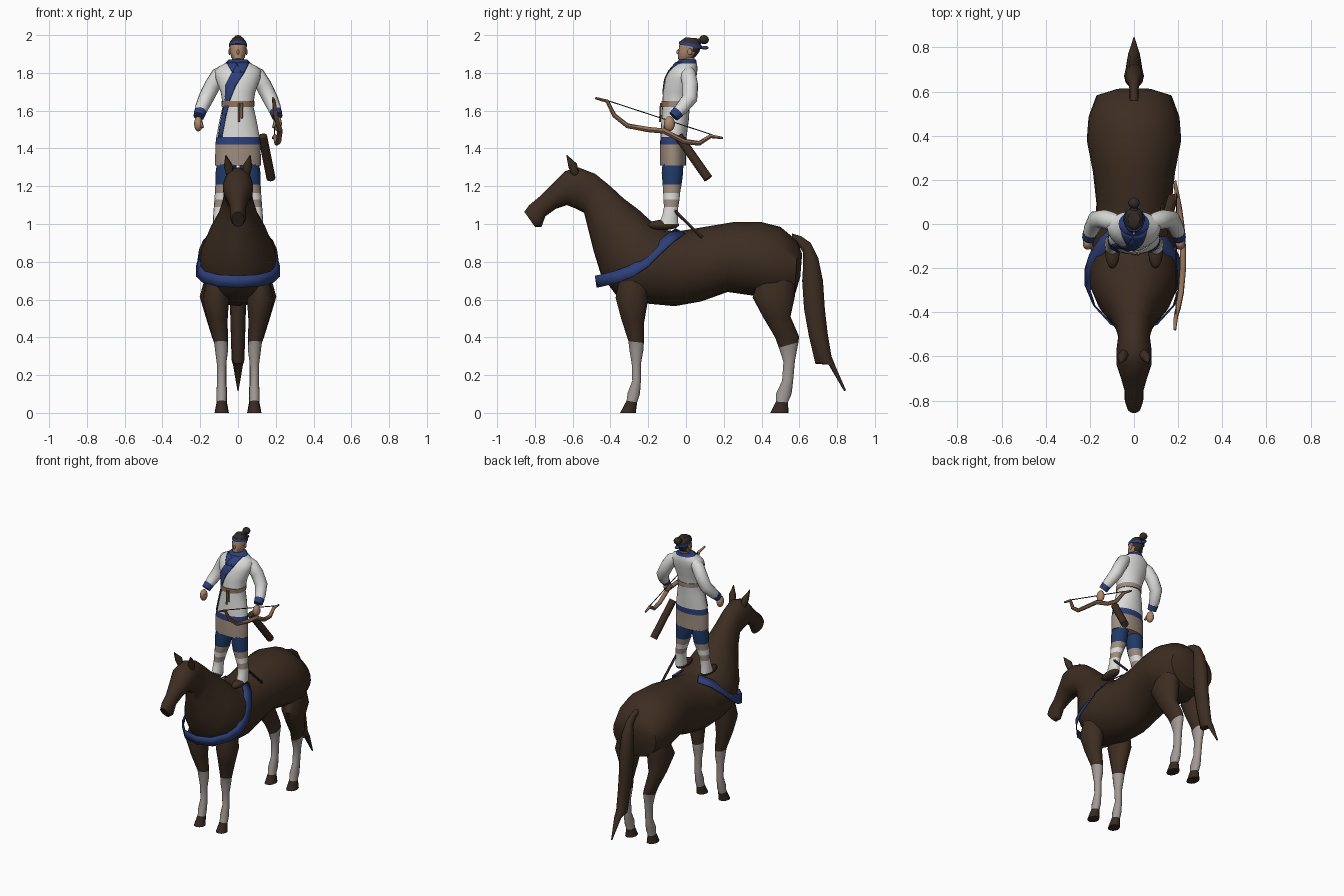
import bpy, bmesh, math
from math import sin, cos, pi
from mathutils import Vector, Quaternion
from mathutils.bvhtree import BVHTree

if "Cube" in bpy.data.objects:
    bpy.data.objects.remove(bpy.data.objects["Cube"], do_unlink=True)

COLORS = {
    "dark_brown": (.046, .026, .015), "sock_grey": (.36, .32, .30),
    "cloth_white": (.70, .70, .69), "blue": (.026, .05, .19),
    "trouser_blue": (.014, .042, .14), "tan": (.34, .26, .21),
    "skin": (.42, .24, .15), "hair": (.034, .024, .02),
    "bow_wood": (.3, .17, .095), "hoof": (.038, .023, .015),
}
MATS = {}
for mat_name, rgb in COLORS.items():
    mat = bpy.data.materials.new(mat_name)
    mat.use_nodes = True
    mat.diffuse_color = (*rgb, 1)
    shader = next(n for n in mat.node_tree.nodes if n.type == 'BSDF_PRINCIPLED')
    shader.inputs["Base Color"].default_value = (*rgb, 1)
    shader.inputs["Roughness"].default_value = .8
    MATS[mat_name] = mat
parts = []


def finish(name, bm, paint):
    """Turn a bmesh into an object; paint is a colour or a rule on face centres."""
    bmesh.ops.recalc_face_normals(bm, faces=bm.faces)
    mesh = bpy.data.meshes.new(name)
    rule = paint if callable(paint) else (lambda c: paint)
    used = []
    for face in bm.faces:
        color = rule(face.calc_center_median())
        if color not in used:
            used.append(color)
            mesh.materials.append(MATS[color])
        face.material_index = used.index(color)
    bm.to_mesh(mesh)
    bm.free()
    obj = bpy.data.objects.new(name, mesh)
    bpy.context.collection.objects.link(obj)
    parts.append(obj)
    return obj


def skin_rings(name, rings, paint):
    bm = bmesh.new()
    rows = [[bm.verts.new(p) for p in ring] for ring in rings]
    n = len(rows[0])
    for a, b in zip(rows, rows[1:]):
        for i in range(n):
            j = (i + 1) % n
            bm.faces.new((a[i], a[j], b[j], b[i]))
    bm.faces.new(rows[0])
    bm.faces.new(rows[-1])
    return finish(name, bm, paint)


def loft(name, stations, paint, side=1, n=20):
    """Elliptical rings: optional centre x, two side-view points and a half width."""
    rings = []
    for *offset, y1, z1, y2, z2, w in stations:
        mid = Vector((side * sum(offset), (y1 + y2) / 2, (z1 + z2) / 2))
        half = Vector((0, (y1 - y2) / 2, (z1 - z2) / 2))
        rings.append([mid + half * sin(2 * pi * i / n) + Vector((w * cos(2 * pi * i / n), 0, 0)) for i in range(n)])
    return skin_rings(name, rings, paint)


def level(rows):
    """Level rings from height, front, back and half width."""
    return [(f, z, b, z, w) for z, f, b, w in rows]


def tube(name, points, paint, n=10):
    """Round tube through points given as x, y, z, radius."""
    centers = [Vector(p[:3]) for p in points]
    turn, old, rings = Quaternion(), Vector((0, 0, 1)), []
    for k, c in enumerate(centers):
        d = (centers[min(k + 1, len(centers) - 1)] - centers[max(k - 1, 0)]).normalized()
        turn = old.rotation_difference(d) @ turn
        old, r = d, points[k][3]
        rings.append([c + turn @ Vector((r * cos(2 * pi * i / n), r * sin(2 * pi * i / n), 0)) for i in range(n)])
    return skin_rings(name, rings, paint)


def ball(name, center, size, paint):
    bm = bmesh.new()
    bmesh.ops.create_uvsphere(bm, u_segments=14, v_segments=9, radius=1)
    bmesh.ops.scale(bm, vec=size, verts=bm.verts)
    bmesh.ops.translate(bm, vec=center, verts=bm.verts)
    return finish(name, bm, paint)


def ribbon(name, rows, paint, thickness):
    bm = bmesh.new()
    grid = [[bm.verts.new(p) for p in row] for row in rows]
    for a, b in zip(grid, grid[1:]):
        for i in range(len(a) - 1):
            bm.faces.new((a[i], a[i + 1], b[i + 1], b[i]))
    obj = finish(name, bm, paint)
    solid = obj.modifiers.new("thickness", 'SOLIDIFY')
    solid.thickness, solid.offset = thickness, 0


# Horse: body, neck and head in one loft, rump to muzzle
loft("horse_body", [
    (.615, .84, .605, .72, .08), (.59, .91, .575, .62, .17), (.50, .985, .47, .58, .206),
    (.40, 1.01, .36, .62, .214), (.25, 1.01, .22, .64, .186), (.10, .985, .08, .59, .17),
    (-.05, .96, -.06, .565, .185), (-.12, .97, -.22, .58, .20), (-.19, 1.02, -.36, .61, .2),
    (-.25, 1.075, -.45, .73, .165), (-.33, 1.135, -.49, .86, .115), (-.40, 1.2, -.52, .98, .085),
    (-.48, 1.265, -.54, 1.06, .072), (-.57, 1.3, -.58, 1.08, .08), (-.64, 1.28, -.63, 1.1, .08),
    (-.70, 1.22, -.69, 1.08, .06), (-.77, 1.15, -.745, 1.04, .042), (-.83, 1.1, -.765, .985, .042),
    (-.856, 1.065, -.8, .985, .032)], "dark_brown", n=24)
loft("tail", [
    (.56, .95, .56, .90, .02), (.61, .935, .60, .88, .02), (.66, .90, .62, .85, .025),
    (.70, .82, .62, .78, .04), (.725, .70, .615, .70, .045), (.735, .55, .625, .55, .042),
    (.75, .42, .65, .41, .038), (.77, .30, .685, .26, .034), (.79, .25, .755, .255, .026),
    (.847, .12, .837, .115, .003)], "dark_brown", n=12)


def leg_paint(c):
    return "hoof" if c.z < .05 else "sock_grey" if c.z < .37 else "dark_brown"


FRONT_LEG = [
    (.11, -.35, .74, -.2, .72, .055), (.118, -.375, .61, -.2, .59, .07),
    (.108, -.345, .5, -.22, .48, .053), (.09, -.306, .38, -.222, .37, .037),
    (.087, -.3, .33, -.225, .33, .034), (.087, -.288, .26, -.238, .26, .025),
    (.087, -.285, .17, -.238, .17, .023), (.087, -.31, .105, -.243, .1, .028),
    (.087, -.315, .065, -.258, .055, .026), (.087, -.35, 0, -.265, 0, .037)]
REAR_LEG = [
    (.1, .4, .76, .57, .78, .06), (.128, .35, .61, .58, .62, .075), (.115, .41, .5, .555, .51, .055),
    (.1, .47, .4, .60, .405, .038), (.09, .49, .345, .597, .375, .033), (.087, .515, .27, .578, .28, .025),
    (.085, .508, .17, .568, .17, .023), (.085, .475, .1, .56, .1, .028), (.085, .475, .06, .54, .055, .026),
    (.085, .445, 0, .545, 0, .037)]
SIDES = (("left", 1), ("right", -1))
for side, s in SIDES:
    loft(side + "_front_leg", FRONT_LEG, leg_paint, s, 14)
    loft(side + "_rear_leg", REAR_LEG, leg_paint, s, 14)
    tube(side + "_horse_ear", [(s * .042, -.585, 1.26, .02), (s * .052, -.60, 1.31, .024),
                               (s * .065, -.632, 1.365, .002)], "dark_brown", 8)

# Breast strap, close to the shoulders and hanging round the chest
half = [(.075, -.03, .962), (.14, -.09, .92), (.185, -.16, .855), (.205, -.22, .795),
        (.21, -.29, .75), (.18, -.37, .72), (.105, -.45, .7)]
path = [Vector(p) for p in half] + [Vector((0, -.475, .695))] + [Vector((-x, y, z)) for x, y, z in half[::-1]]
rows = []
for k, p in enumerate(path):
    along = path[min(k + 1, len(path) - 1)] - path[max(k - 1, 0)]
    across = along.cross(p - Vector((0, -.1, .75))).normalized() * .032
    rows.append((p - across, p + across))
ribbon("breast_strap", rows, "blue", .006)


# Rider: robe with hem stripe and collar
def robe_paint(c):
    if c.z < 1.42:
        return "tan"
    return "blue" if c.z < 1.46 or c.z > 1.85 else "cloth_white"


robe = loft("robe", level([
    (1.31, -.138, 0, .121), (1.42, -.138, 0, .12), (1.46, -.135, .003, .115),
    (1.55, -.13, .015, .098), (1.63, -.125, .02, .08), (1.70, -.122, .035, .092),
    (1.77, -.11, .054, .118), (1.81, -.09, .06, .122), (1.833, -.07, .06, .102),
    (1.85, -.055, .057, .07), (1.872, -.035, .053, .048)]), robe_paint, n=24)
loft("neck", level([(1.84, -.025, .045, .034), (1.89, -.022, .045, .032)]), "skin")
loft("belt", level([(1.62, -.131, .026, .086), (1.65, -.131, .028, .087)]),
     lambda c: "bow_wood" if c.y < -.09 else "tan", n=24)
for i, x in enumerate((.005, .02)):
    tube("belt_tassel_%d" % (i + 1), [(x, -.133, 1.64, .006), (x, -.137, 1.54 + .02 * i, .006)], "bow_wood", 6)

# Lapels laid on the robe front
tree = BVHTree.FromPolygons([v.co for v in robe.data.vertices], [p.vertices for p in robe.data.polygons])


def lapel(name, points):
    rows = []
    for (x1, z1, w1), (x2, z2, w2) in zip(points, points[1:]):
        for t in (0, .25, .5, .75, 1):
            x, z, w = x1 + (x2 - x1) * t, z1 + (z2 - z1) * t, w1 + (w2 - w1) * t
            row = []
            for k in (-1, -.5, 0, .5, 1):
                hit = tree.ray_cast(Vector((x + k * w, -.5, z)), Vector((0, 1, 0)))[0]
                row.append((x + k * w, hit.y - .004 if hit else -.03, z))
            rows.append(row)
    ribbon(name, rows, "blue", .004)


lapel("long_lapel", [(.03, 1.855, .03), (0, 1.80, .033), (-.04, 1.73, .028), (-.055, 1.66, .014),
                     (-.075, 1.57, .011), (-.095, 1.46, .01)])
lapel("short_lapel", [(-.035, 1.855, .026), (-.005, 1.80, .024)])


# Rider limbs
def trouser_paint(c):
    if c.z > 1.21:
        return "trouser_blue"
    return "tan" if c.z > 1.165 or 1.09 < c.z < 1.13 else "cloth_white"


TROUSER = [(x, f, z, b, z, w) for z, x, f, b, w in (
    (1.33, .058, -.125, -.012, .052), (1.27, .064, -.13, -.014, .055), (1.21, .07, -.125, -.022, .05),
    (1.165, .08, -.122, -.03, .042), (1.13, .088, -.12, -.033, .037), (1.09, .095, -.118, -.04, .033),
    (1.05, .098, -.125, -.043, .033), (1.0, .1, -.145, -.04, .034))]
for side, s in SIDES:
    loft(side + "_trouser_leg", TROUSER, trouser_paint, s, 14)
    ball(side + "_boot", (s * .098, -.12, .995), (.034, .083, .027), "dark_brown")
    tube(side + "_sleeve", [(s * .07, .01, 1.815, .03), (s * .1, .012, 1.79, .042), (s * .135, .022, 1.735, .043),
                            (s * .17, .02, 1.665, .041), (s * .194, -.025, 1.61, .035),
                            (s * .2, -.043, 1.592, .031)], "cloth_white", 12)
    tube(side + "_cuff", [(s * .199, -.04, 1.595, .033), (s * .207, -.066, 1.569, .029)], "blue", 12)
    ball(side + "_palm", (s * .21, -.088, 1.53), (.023, .029, .04), "skin")
    tube(side + "_thumb", [(s * .2, -.095, 1.545, .011), (s * .188, -.115, 1.51, .008)], "skin", 6)

# Rider head, hair, headband
loft("head", [
    (-.025, 1.86, .03, 1.875, .02), (-.042, 1.875, .05, 1.885, .035), (-.04, 1.91, .07, 1.91, .043),
    (-.036, 1.948, .08, 1.94, .045), (-.027, 1.97, .075, 1.965, .041), (-.005, 1.987, .055, 1.985, .027)],
    lambda c: "hair" if c.z > 1.95 or c.y > .035 else "skin")
loft("headband", [(-.039, 1.955, .085, 1.925, .048), (-.034, 1.97, .086, 1.945, .046)], "blue")
ball("headband_knot", (0, .1, 1.933), (.014, .02, .01), "blue")
ball("nose", (0, -.042, 1.91), (.007, .009, .013), "skin")
tube("hair_stem", [(0, .055, 1.96, .02), (0, .09, 1.975, .013)], "hair")
ball("hair_bun", (0, .095, 1.976), (.026, .026, .024), "hair")
for side, s in SIDES:
    ball(side + "_ear", (s * .045, .02, 1.912), (.006, .012, .018), "skin")

# Bow held in the left hand, with quiver and sheath
tube("bow", [
    (.185, -.48, 1.667, .006), (.19, -.417, 1.65, .01), (.2, -.38, 1.575, .012), (.213, -.31, 1.52, .013),
    (.222, -.2, 1.5, .014), (.222, -.115, 1.492, .014), (.215, -.01, 1.437, .014), (.205, .07, 1.427, .013),
    (.195, .13, 1.465, .011), (.185, .195, 1.455, .006)], "bow_wood", 8)
tube("bowstring", [(.19, -.42, 1.655, .003), (.193, .14, 1.472, .003)], "hair", 6)
tube("quiver", [(.13, -.04, 1.465, .024), (.175, .118, 1.24, .024)], "dark_brown", 12)
tube("sheath", [(.115, -.08, 1.09, .008), (.13, .085, .928, .008)], "hair", 8)

# Smooth shading with sharp edges kept
bpy.ops.object.select_all(action='DESELECT')
for obj in parts:
    obj.select_set(True)
bpy.context.view_layer.objects.active = parts[0]
bpy.ops.object.shade_smooth_by_angle(angle=math.radians(45))
